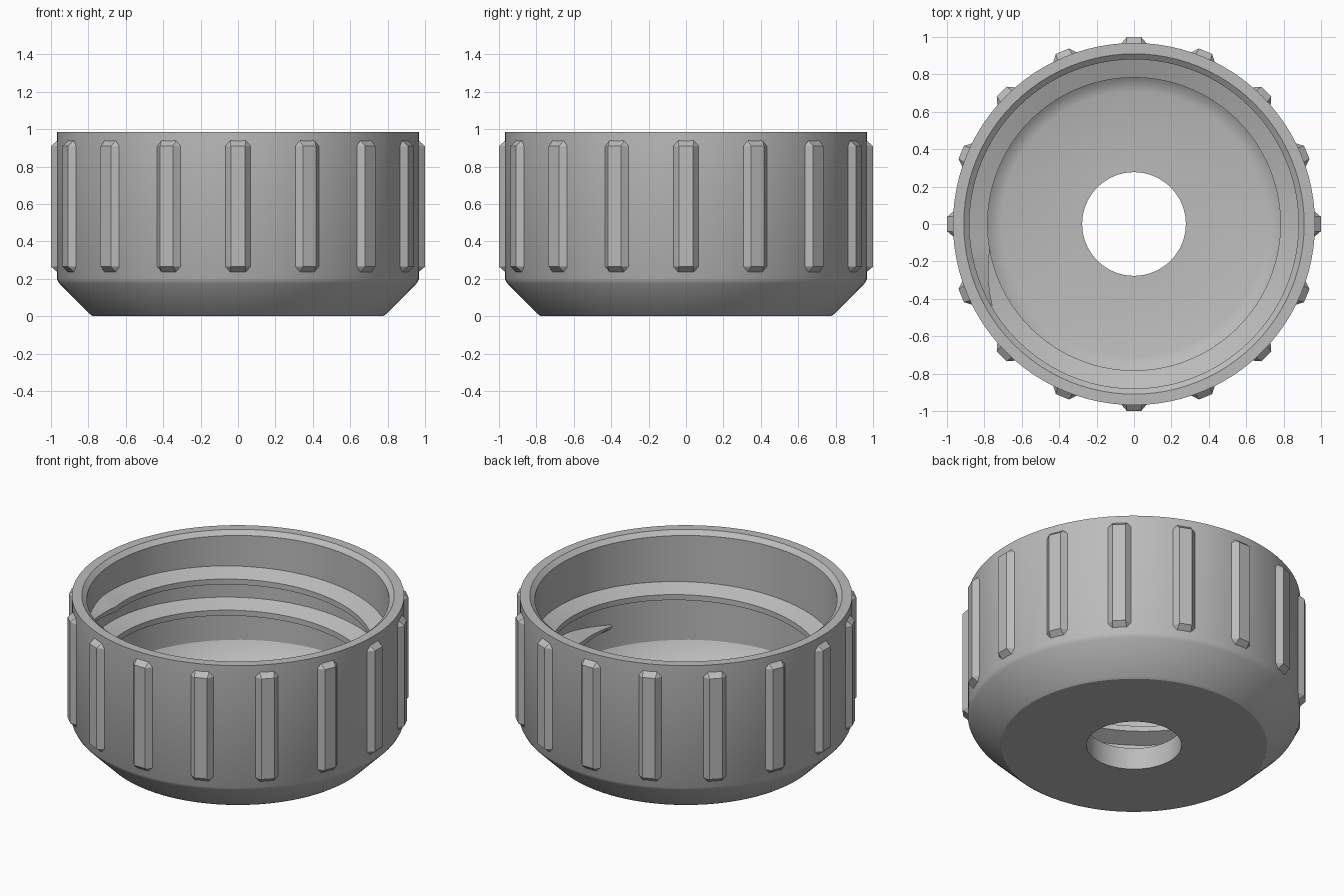
import bpy, bmesh, math
from mathutils import Vector, Matrix

if "Cube" in bpy.data.objects:
    bpy.data.objects.remove(bpy.data.objects["Cube"], do_unlink=True)

grey = bpy.data.materials.new("plain grey plastic")
grey.use_nodes = True
GREY = (0.5, 0.5, 0.5, 1)
grey.diffuse_color = GREY
grey.node_tree.nodes["Principled BSDF"].inputs["Base Color"].default_value = GREY


def finish(bm, name, smooth_angle=None):
    bmesh.ops.recalc_face_normals(bm, faces=bm.faces)
    mesh = bpy.data.meshes.new(name)
    bm.to_mesh(mesh)
    bm.free()
    mesh.materials.append(grey)
    obj = bpy.data.objects.new(name, mesh)
    bpy.context.collection.objects.link(obj)
    if smooth_angle:
        bpy.ops.object.select_all(action="DESELECT")
        obj.select_set(True)
        bpy.context.view_layer.objects.active = obj
        bpy.ops.object.shade_smooth_by_angle(angle=math.radians(smooth_angle))
    return obj


def sweep(name, rings, closed, smooth_angle):
    """Skin a row of closed cross-sections, either as a loop or with capped ends."""
    bm = bmesh.new()
    rows = [[bm.verts.new(p) for p in ring] for ring in rings]
    n = len(rows[0])
    pairs = list(zip(rows, rows[1:]))
    if closed:
        pairs.append((rows[-1], rows[0]))
    else:
        bm.faces.new(rows[0])
        bm.faces.new(rows[-1])
    for a, b in pairs:
        for i in range(n):
            j = (i + 1) % n
            bm.faces.new((a[i], a[j], b[j], b[i]))
    return finish(bm, name, smooth_angle)


def polar(r, angle, z):
    return Vector((r * math.cos(angle), r * math.sin(angle), z))


# Cap body: closed wall profile (radius, height) turned about the axis
HOLE, WALL, OUTER, TOP = 0.277, 0.88, 0.968, 0.985
profile = [
    (HOLE, 0), (0.775, 0), (0.79, 0.01), (0.955, 0.175), (OUTER, 0.2),
    (OUTER, TOP), (0.91, TOP), (WALL, 0.96), (WALL, 0.29),
    (0.85, 0.24), (0.77, 0.16), (0.71, 0.14), (HOLE, 0.14),
]
STEPS = 96
sweep("cap_body",
      [[polar(r, math.tau * k / STEPS, z) for r, z in profile] for k in range(STEPS)],
      True, 30)

# Screw thread: ridge rising round the inner wall, fading out at both ends
START, END, PITCH, FADE = -386, 212, 0.2, 22
section = [(0, 0), (0.1, -0.04), (0.1, -0.075), (0, -0.115)]
rings = []
for deg in range(START, END + 1, 4):
    fade = max(0.03, min(1, (deg - START) / FADE, (END - deg) / FADE))
    z = 0.764 + PITCH * (deg - 125) / 360 - 0.057
    ring = [polar(WALL + 0.003 - depth * fade, math.radians(deg),
                  z + (dz + 0.057) * (0.3 + 0.7 * fade))
            for depth, dz in section]
    rings.append(ring)
sweep("inner_thread", rings, False, 30)

# Grip ribs: bevelled bars spaced evenly round the outside
RIBS = 16
LOW, HIGH, BEVEL = 0.235, 0.94, 0.03
for k in range(RIBS):
    bm = bmesh.new()
    for side in (-1, 1):
        for end, inner in ((LOW, LOW + BEVEL), (HIGH, HIGH - BEVEL)):
            for r in (0.93, 0.965):
                bm.verts.new((r, side * 0.042, end))
                bm.verts.new((r, side * 0.068, inner))
            bm.verts.new((1.0, side * 0.038, inner))
    bmesh.ops.convex_hull(bm, input=bm.verts)
    bmesh.ops.dissolve_limit(bm, angle_limit=0.02, verts=bm.verts, edges=bm.edges)
    bm.transform(Matrix.Rotation(math.tau * k / RIBS, 4, "Z"))
    finish(bm, f"grip_rib_{k + 1}")
